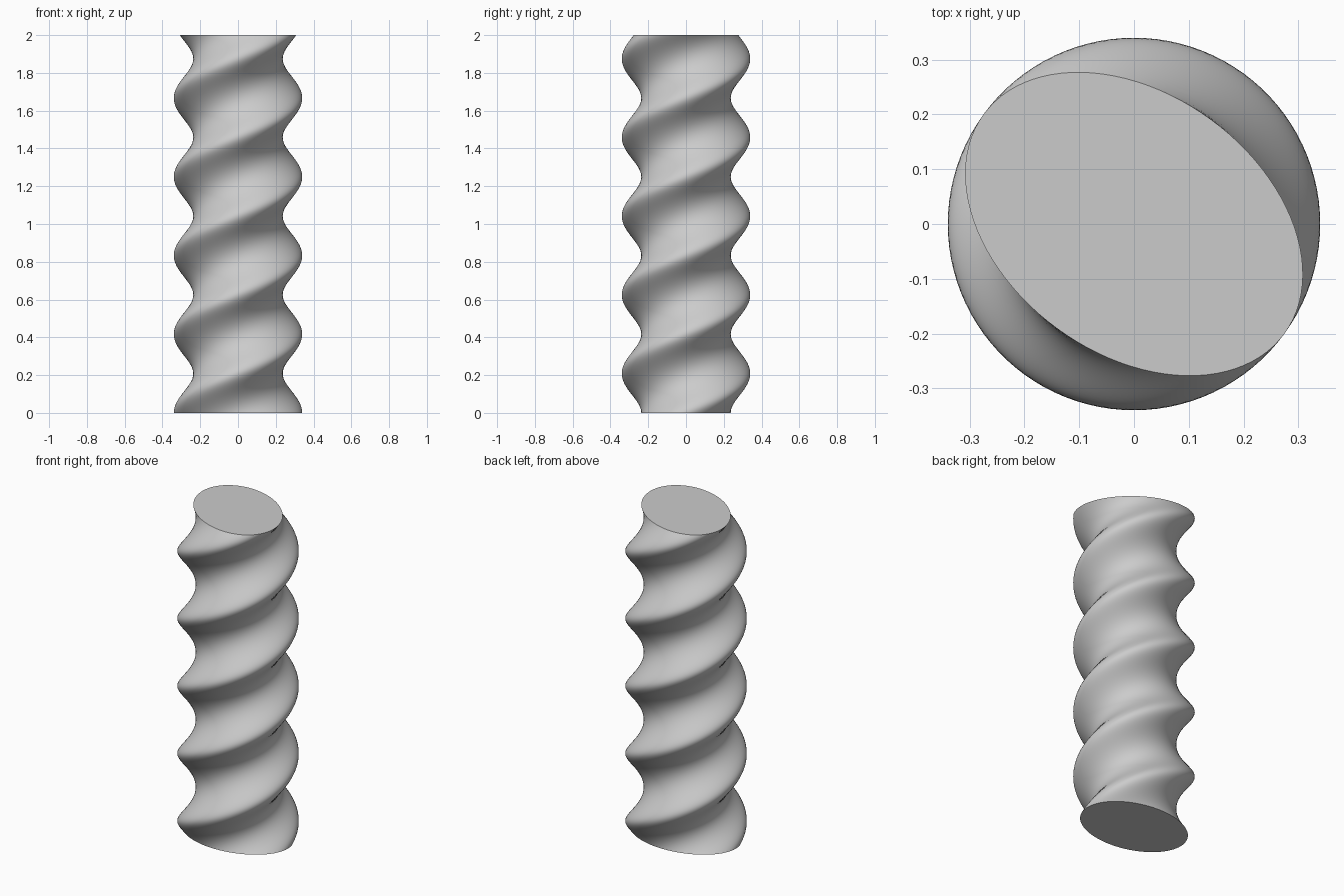
import bpy, bmesh, math

if "Cube" in bpy.data.objects:
    bpy.data.objects.remove(bpy.data.objects["Cube"])

HEIGHT, TURNS = 2.0, 2.4        # column height, full counter-clockwise turns
A, B = 0.34, 0.237              # half axes of the oval section
SIDES, LAYERS = 96, 240

grey = bpy.data.materials.new("plain_grey")
grey.diffuse_color = (0.6, 0.6, 0.6, 1)
grey.use_nodes = True
grey.node_tree.nodes["Principled BSDF"].inputs["Base Color"].default_value = grey.diffuse_color

bm = bmesh.new()

# Oval rings, each turned a little further than the one below
rings = []
for k in range(LAYERS + 1):
    t = k / LAYERS
    c, s = math.cos(t * TURNS * math.tau), math.sin(t * TURNS * math.tau)
    ring = []
    for i in range(SIDES):
        u = math.tau * i / SIDES
        x, y = A * math.cos(u), B * math.sin(u)
        ring.append(bm.verts.new((x * c - y * s, x * s + y * c, t * HEIGHT)))
    rings.append(ring)

# Twisted wall
for low, high in zip(rings, rings[1:]):
    for i in range(SIDES):
        j = (i + 1) % SIDES
        bm.faces.new((low[i], low[j], high[j], high[i])).smooth = True

# Flat end caps
bm.faces.new(rings[0][::-1])
bm.faces.new(rings[-1])

# Crisp rim where the wall meets the caps
for ring in (rings[0], rings[-1]):
    for i in range(SIDES):
        bm.edges.get((ring[i], ring[(i + 1) % SIDES])).smooth = False

mesh = bpy.data.meshes.new("twisted_column")
bm.to_mesh(mesh)
bm.free()
mesh.materials.append(grey)
column = bpy.data.objects.new("twisted_column", mesh)
bpy.context.collection.objects.link(column)
